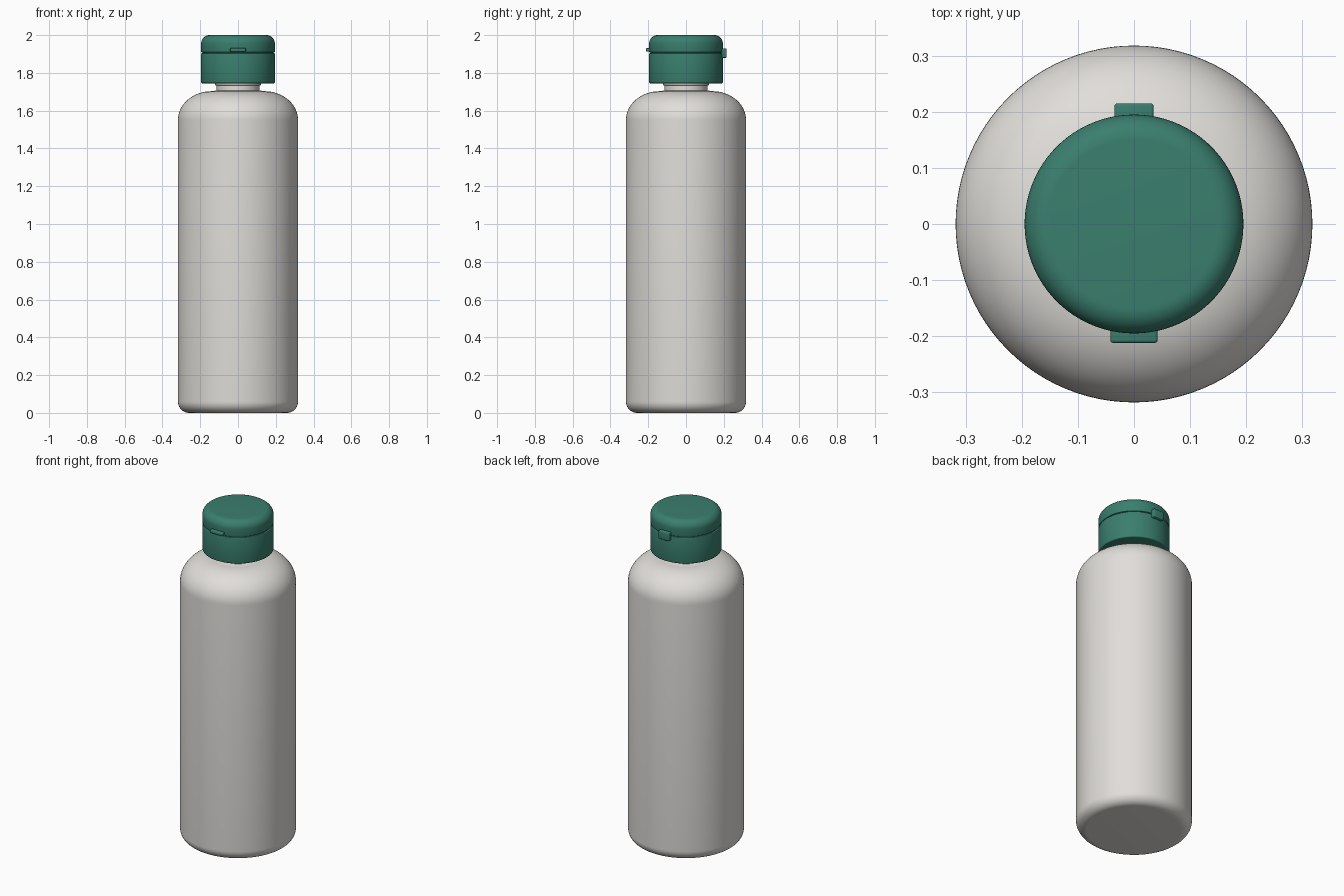
import bpy, bmesh
from math import sin, cos, pi, radians

cube = bpy.data.objects.get("Cube")
if cube:
    bpy.data.objects.remove(cube)


def material(name, rgb):
    m = bpy.data.materials.new(name)
    m.use_nodes = True
    m.diffuse_color = (*rgb, 1)
    bsdf = next(n for n in m.node_tree.nodes if n.type == 'BSDF_PRINCIPLED')
    bsdf.inputs["Base Color"].default_value = (*rgb, 1)
    return m


white = material("warm white plastic", (0.75, 0.73, 0.70))
green = material("deep green plastic", (0.042, 0.21, 0.155))


def finish(name, bm, mat):
    bmesh.ops.recalc_face_normals(bm, faces=bm.faces)
    mesh = bpy.data.meshes.new(name)
    bm.to_mesh(mesh)
    bm.free()
    mesh.materials.append(mat)
    obj = bpy.data.objects.new(name, mesh)
    bpy.context.collection.objects.link(obj)
    bpy.ops.object.select_all(action='DESELECT')
    obj.select_set(True)
    bpy.context.view_layer.objects.active = obj
    bpy.ops.object.shade_smooth_by_angle(angle=radians(35))
    return obj


def arc(r, z, a, b, start, end, n=10):
    """Elliptical profile arc around (r, z), angles in degrees."""
    angles = [radians(start + (end - start) * i / n) for i in range(n + 1)]
    return [(r + a * cos(t), z + b * sin(t)) for t in angles]


def lathe(name, profile, mat, sides=96):
    """Spin a (radius, height) profile about z; flat caps close open ends."""
    bm = bmesh.new()
    rings = [[bm.verts.new((r * cos(2 * pi * i / sides), r * sin(2 * pi * i / sides), z))
              for i in range(sides)] for r, z in profile]
    for low, high in zip(rings, rings[1:]):
        for i in range(sides):
            j = (i + 1) % sides
            bm.faces.new((low[i], low[j], high[j], high[i]))
    bm.faces.new(rings[0][::-1])
    bm.faces.new(rings[-1])
    return finish(name, bm, mat)


def block(name, x, y, z, mat, bevel):
    """Bevelled box from (min, max) ranges."""
    bm = bmesh.new()
    bmesh.ops.create_cube(bm, size=1)
    for v in bm.verts:
        v.co = [(lo + hi) / 2 + c * (hi - lo) for c, (lo, hi) in zip(v.co, (x, y, z))]
    bmesh.ops.bevel(bm, geom=bm.edges[:], offset=bevel, segments=3,
                    profile=0.5, affect='EDGES')
    return finish(name, bm, mat)


# Bottle body with rounded base and broad shoulder
R = 0.318
lathe("bottle_body",
      arc(R - 0.06, 0.06, 0.06, 0.06, -90, 0) + arc(0.14, 1.55, R - 0.14, 0.153, 0, 90, 18),
      white)

# Neck with foot flange and support ring
lathe("bottle_neck",
      [(0.14, 1.695), (0.14, 1.703), (0.113, 1.707), (0.113, 1.732),
       (0.121, 1.736), (0.121, 1.76)], white)

# Cap base, seam core and flip lid
C = 0.195
lathe("cap_base",
      arc(C - 0.006, 1.751, 0.006, 0.006, -90, 0, 3) + arc(C - 0.004, 1.9, 0.004, 0.004, 0, 90, 3),
      green)
lathe("cap_seam", [(C - 0.007, 1.895), (C - 0.007, 1.915)], green)
lathe("cap_lid",
      arc(C - 0.004, 1.912, 0.004, 0.004, -90, 0, 3) + arc(C - 0.045, 1.955, 0.045, 0.045, 0, 90),
      green)

# Front thumb tab and rear hinge
block("thumb_tab", (-0.042, 0.042), (-0.212, -0.17), (1.912, 1.931), green, 0.005)
block("hinge", (-0.035, 0.035), (0.17, 0.215), (1.88, 1.93), green, 0.005)
